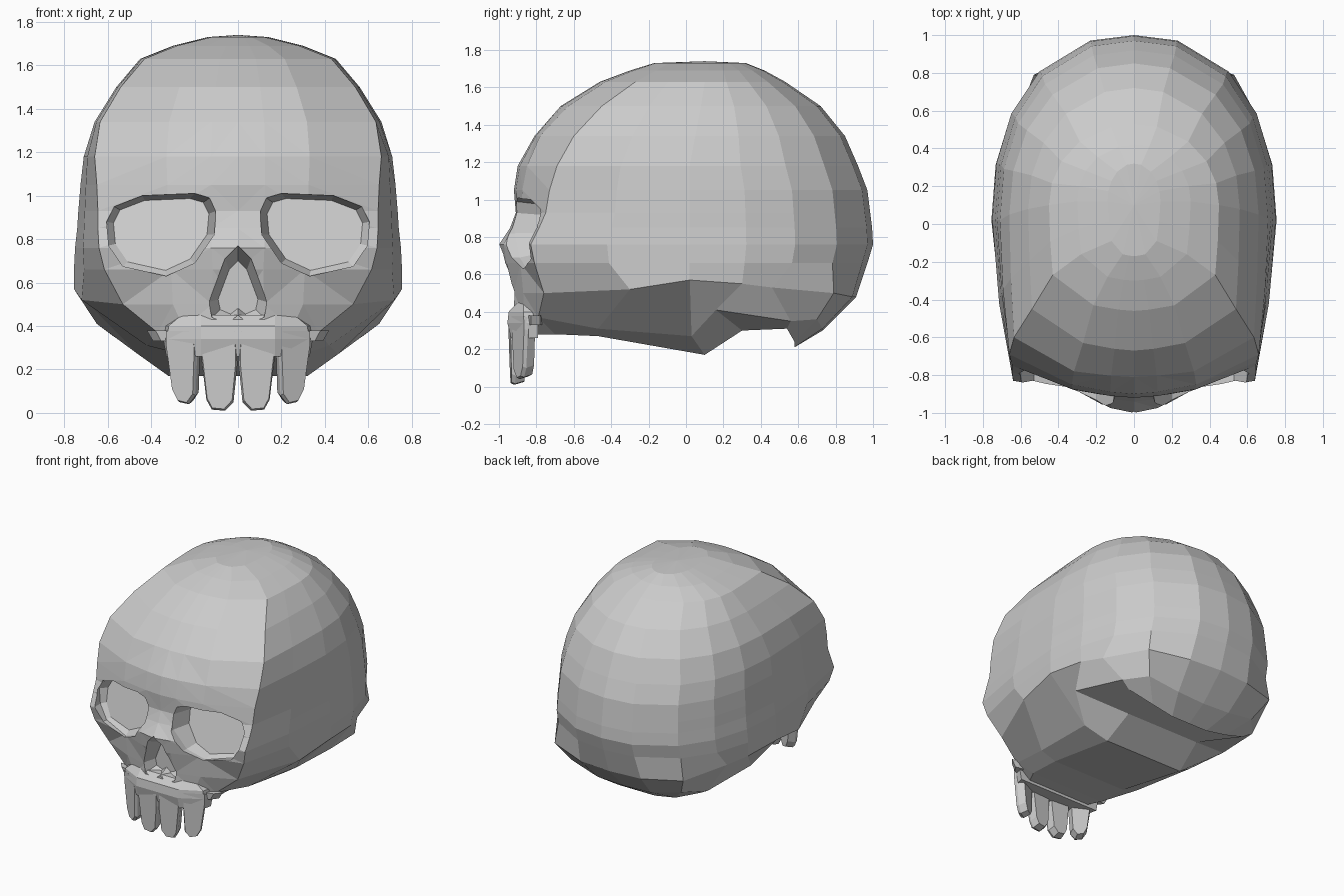
import bpy, bmesh
from math import sin, cos, radians
from mathutils import Matrix, Vector

if "Cube" in bpy.data.objects:
    bpy.data.objects.remove(bpy.data.objects["Cube"])

bone = bpy.data.materials.new("bone_grey")
bone.use_nodes = True
bone.diffuse_color = (0.6, 0.6, 0.6, 1)
bone.node_tree.nodes["Principled BSDF"].inputs["Base Color"].default_value = bone.diffuse_color


def finish(bm, name):
    bmesh.ops.recalc_face_normals(bm, faces=bm.faces)
    mesh = bpy.data.meshes.new(name)
    bm.to_mesh(mesh)
    bm.free()
    mesh.materials.append(bone)
    obj = bpy.data.objects.new(name, mesh)
    bpy.context.scene.collection.objects.link(obj)
    return obj


def loft(name, loops):
    """Closed solid through loops that share one point count."""
    bm = bmesh.new()
    rows = [[bm.verts.new(p) for p in loop] for loop in loops]
    n = len(rows[0])
    for a, b in zip(rows, rows[1:]):
        for i in range(n):
            j = (i + 1) % n
            bm.faces.new((a[i], a[j], b[j], b[i]))
    bm.faces.new(rows[0])
    bm.faces.new(rows[-1])
    return finish(bm, name)


def flip(points):
    return [(-x, y, z) for x, y, z in points]


# Horizontal rings of the skull: height, front middle, front quarter,
# temple x, temple y, widest x, widest y, back
rings = [
    (1.73, -.17, -.16, .12, -.09, .14, .12, .32),
    (1.69, -.30, -.28, .28, -.16, .30, .12, .42),
    (1.63, -.46, -.43, .43, -.27, .45, .10, .53),
    (1.50, -.67, -.63, .54, -.45, .56, .08, .72),
    (1.34, -.81, -.78, .635, -.60, .66, .05, .85),
    (1.18, -.90, -.85, .66, -.69, .71, .02, .92),
    (1.05, -.92, -.875, .65, -.73, .725, .02, .97),
    (.93, -.91, -.88, .645, -.75, .735, .02, .985),
    (.85, -.94, -.88, .645, -.785, .74, .02, .995),
    (.76, -1.0, -.885, .64, -.83, .75, .02, 1.0),
    (.66, -.98, -.885, .615, -.81, .755, .02, .97),
]


def half_ring(z, front, quarter, tx, ty, wx, wy, back):
    pts = [(0, front, z), (tx * .19, front + (quarter - front) * .22, z),
           (tx * .5, quarter, z), (tx, ty, z)]
    y = wy + (ty - wy) * .52
    pts += [(wx - (wx - tx) * .52 ** 1.7, y, z), (wx, wy, z)]
    power = .87 + .1 * min(1, max(0, (z - 1.1) * 2))
    for angle in (15, 32, 51, 75):
        a = radians(angle)
        pts.append((wx * cos(a) ** power, wy + (back - wy) * sin(a) ** power, z))
    return pts + [(0, back, z)]


halves = [half_ring(*r) for r in rings]

# Lower edge, underside and base ridge, front middle round to back middle
halves.append([(0, -.92, .5), (.12, -.92, .5), (.3, -.87, .5), (.53, -.76, .5),
               (.72, -.3, .52), (.755, .02, .57), (.72, .3, .55), (.66, .46, .53),
               (.53, .79, .5), (.25, .89, .48), (0, .91, .48)])
halves.append([(0, -.92, .4), (.12, -.92, .4), (.25, -.87, .39), (.37, -.79, .37),
               (.42, -.47, .31), (.46, .03, .27), (.65, .16, .41), (.57, .56, .35),
               (.45, .7, .36), (.22, .73, .31), (0, .73, .3)])
halves.append([(0, -.8, .28), (.12, -.8, .28), (.25, -.8, .28), (.3, -.7, .28),
               (.3, -.47, .27), (.32, .1, .17), (.3, .3, .3), (.5, .54, .31),
               (.32, .58, .24), (.15, .58, .21), (0, .58, .21)])

bm = bmesh.new()
grid = []
for half in halves:
    grid.append([bm.verts.new(p) for p in half + flip(half[-2:0:-1])])
n = len(grid[0])
last = len(halves[0]) - 1
for a, b in zip(grid, grid[1:]):
    for i in range(n):
        j = (i + 1) % n
        bm.faces.new((a[i], a[j], b[j], b[i]))
crown = bm.verts.new((0, .1, 1.74))
for i in range(n):
    bm.faces.new((grid[0][i], grid[0][(i + 1) % n], crown))
base = grid[-1]
for i in range(last):
    corners = [base[i], base[i + 1], base[-i - 1], base[-i]]
    bm.faces.new(list(dict.fromkeys(corners)))
# Only the bent faces that get cut need splitting
face_area = [f for f in bm.faces if f.calc_center_median().y < -.78]
bmesh.ops.triangulate(bm, faces=face_area, quad_method="SHORT_EDGE")
skull = finish(bm, "skull")


# Eye sockets and nose cavity, cut with tapered plugs
def plug(outline, cx, cz, mouth, floor, taper):
    inner = [(cx + (x - cx) * taper, cz + (z - cz) * taper) for x, z in outline]
    return [[(x, -1.2, z) for x, z in outline],
            [(x, mouth(x, z), z) for x, z in outline],
            [(x, floor(x, z), z) for x, z in inner]]


eye = [(.1, .93), (.13, .99), (.2, 1.01), (.44, 1.0), (.57, .95), (.605, .88),
       (.595, .77), (.53, .675), (.33, .63), (.2, .69), (.11, .82)]
nose = [(0, .77), (.06, .71), (.135, .51), (.12, .44), (.05, .41), (0, .45),
        (-.05, .41), (-.12, .44), (-.135, .51), (-.06, .71)]
socket = plug(eye, .36, .83, lambda x, z: .3 * x - .95,
              lambda x, z: .3 * (z - .83) + .12 * (x - .33) - .755, .87)
cavity = plug(nose, 0, .55, lambda x, z: -.92 - .25 * (z - .5),
              lambda x, z: -.84, .68)
cutters = [loft("cut_eye_left", socket),
           loft("cut_eye_right", [flip(s) for s in socket]),
           loft("cut_nose", cavity)]
for cutter in cutters:
    cutter.hide_render = True
    mod = skull.modifiers.new(cutter.name, "BOOLEAN")
    mod.operation = "DIFFERENCE"
    mod.solver = "EXACT"
    mod.object = cutter
bpy.context.view_layer.update()
cut = bpy.data.meshes.new_from_object(
    skull.evaluated_get(bpy.context.evaluated_depsgraph_get()))
skull.modifiers.clear()
skull.data = cut
for cutter in cutters:
    bpy.data.objects.remove(cutter)


# Upper jaw band, narrowing upwards into the face
def band(z, half, front):
    pts = [(half, -.79), (half - .02, -.87), (.17, front)]
    return [(x, y, z) for x, y in pts + [(-x, y) for x, y in pts[::-1]]]


loft("upper_jaw", [band(.26, .33, -.935), band(.34, .345, -.955), band(.4, .34, -.948),
                   band(.45, .28, -.9)])

# Small knobs at the ends of the jaw
for side, label in ((1, "left"), (-1, "right")):
    knob = [(.3, -.85), (.38, -.83), (.42, -.78), (.3, -.76)]
    loft("jaw_knob_" + label,
         [[(side * x * k, y, z) for x, y in knob] for z, k in ((.33, .93), (.38, 1))])


# Teeth: chamfered slabs, turned to follow the jaw
def tooth(name, outline, spin, pivot, side):
    turn = Matrix.Rotation(radians(spin), 3, "Z")
    mid = sum(x for x, z in outline) / len(outline)

    def layer(y, k):
        pts = []
        for x, z in outline:
            p = turn @ Vector(((x - mid) * k, y - .03 * z, 0))
            pts.append((side * (p.x + mid), p.y + pivot, z + (1 - k) * .1))
        return pts
    loft(name, [layer(-.025, .92), layer(-.005, 1), layer(.045, .85)])


inner = [(.005, .37), (.002, .22), (.02, .05), (.06, .01), (.12, .015),
         (.145, .06), (.168, .25), (.168, .37)]
outer = [(.175, .37), (.175, .25), (.185, .08), (.22, .04), (.27, .05),
         (.3, .1), (.33, .3), (.33, .37)]
for side, label in ((1, "left"), (-1, "right")):
    tooth("front_tooth_" + label, inner, 4, -.91, side)
    tooth("side_tooth_" + label, outer, 27, -.87, side)
